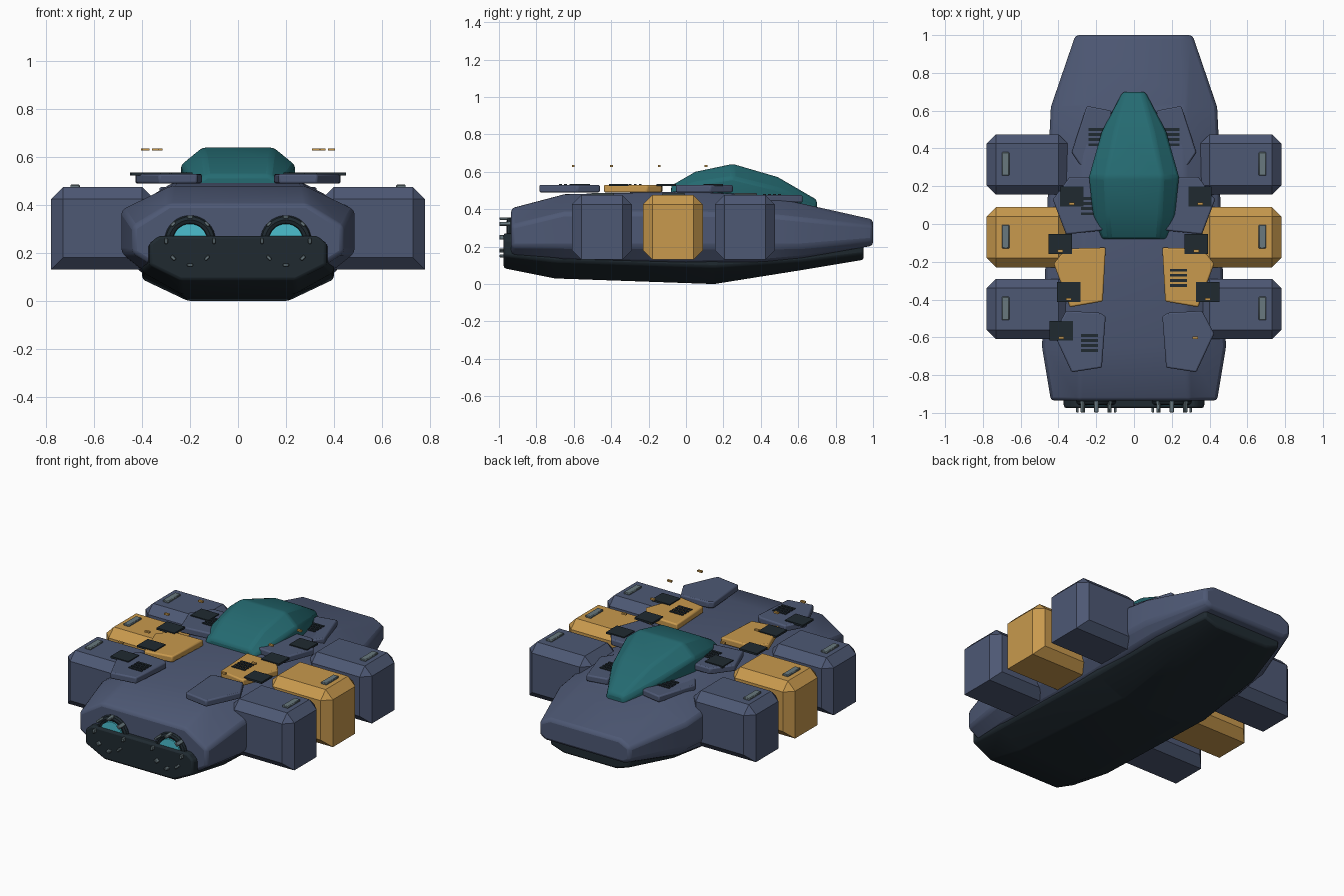
import bpy, bmesh, math
from mathutils import Vector, Matrix

cube = bpy.data.objects.get("Cube")
if cube:
    bpy.data.objects.remove(cube, do_unlink=True)


def material(name, rgb):
    m = bpy.data.materials.new(name)
    m.use_nodes = True
    m.diffuse_color = (*rgb, 1)
    m.node_tree.nodes["Principled BSDF"].inputs["Base Color"].default_value = (*rgb, 1)
    return m


BLUE = material("slate blue", (0.075, 0.098, 0.175))
ORANGE = material("amber", (0.58, 0.32, 0.075))
TEAL = material("teal glass", (0.018, 0.145, 0.165))
DARK = material("dark metal", (0.014, 0.023, 0.03))
CYAN = material("cyan glow", (0.07, 0.52, 0.62))
GREY = material("grey metal", (0.14, 0.19, 0.21))


def finish(name, bm, mat, bevel=0, segments=2):
    bmesh.ops.recalc_face_normals(bm, faces=bm.faces)
    mesh = bpy.data.meshes.new(name)
    bm.to_mesh(mesh)
    bm.free()
    mesh.materials.append(mat)
    ob = bpy.data.objects.new(name, mesh)
    bpy.context.collection.objects.link(ob)
    if bevel:
        mod = ob.modifiers.new("soft edges", "BEVEL")
        mod.width, mod.segments = bevel, segments
        mod.limit_method = "ANGLE"
        mod.angle_limit = math.radians(25)
        bpy.ops.object.select_all(action="DESELECT")
        ob.select_set(True)
        bpy.context.view_layer.objects.active = ob
        bpy.ops.object.shade_smooth_by_angle(angle=math.radians(30))
    return ob


def loft(name, stations, mat, bevel):
    """Eight-sided sections: y, side width, top width, bottom width, four heights."""
    bm = bmesh.new()
    rings = []
    for y, side, top, bottom, z0, z1, z2, z3 in stations:
        half = [(bottom, z0), (side, z1), (side, z2), (top, z3)]
        ring = half + [(-x, z) for x, z in reversed(half)]
        rings.append([bm.verts.new((x, y, z)) for x, z in ring])
    for a, b in zip(rings, rings[1:]):
        for i in range(8):
            j = (i + 1) % 8
            bm.faces.new((a[i], a[j], b[j], b[i]))
    bm.faces.new(rings[0])
    bm.faces.new(rings[-1])
    return finish(name, bm, mat, bevel)


def box(name, centre, size, mat, bevel=0, turn=0):
    bm = bmesh.new()
    matrix = (Matrix.Translation(centre) @ Matrix.Rotation(turn, 4, "Y")
              @ Matrix.Diagonal((*size, 1)))
    bmesh.ops.create_cube(bm, size=1, matrix=matrix)
    return finish(name, bm, mat, bevel, 1)


def cylinder(name, centre, radius, depth, mat, sides=32):
    bm = bmesh.new()
    matrix = Matrix.Translation(centre) @ Matrix.Rotation(math.pi / 2, 4, "X")
    bmesh.ops.create_cone(bm, cap_ends=True, segments=sides, radius1=radius,
                          radius2=radius, depth=depth, matrix=matrix)
    return finish(name, bm, mat)


def plate(name, outline, side, z, mat, thick=0.04):
    bm = bmesh.new()
    face = bm.faces.new([bm.verts.new((x * side, y, z)) for x, y in outline])
    lifted = bmesh.ops.extrude_face_region(bm, geom=[face])["geom"]
    for v in lifted:
        if isinstance(v, bmesh.types.BMVert):
            v.co.z += thick
    return finish(name, bm, mat, 0.008)


def pod(name, side, y, mat):
    bm = bmesh.new()
    matrix = Matrix.Translation((side * 0.565, y, 0.303)) @ Matrix.Diagonal((0.43, 0.32, 0.345, 1))
    bmesh.ops.create_cube(bm, size=1, matrix=matrix)
    # Chamfer everything but the lower outer edge
    edges = []
    for e in bm.edges:
        mid = (e.verts[0].co + e.verts[1].co) / 2
        if not (mid.z < 0.2 and abs(mid.x) > 0.7):
            edges.append(e)
    bmesh.ops.bevel(bm, geom=edges, offset=0.05, segments=1, affect="EDGES")
    return finish(name, bm, mat)


# Main hull and belly
loft("hull", [
    (-0.935, 0.44, 0.29, 0.36, 0.15, 0.20, 0.31, 0.405),
    (-0.65, 0.487, 0.28, 0.40, 0.13, 0.20, 0.38, 0.48),
    (0.0, 0.46, 0.27, 0.40, 0.11, 0.20, 0.38, 0.495),
    (0.42, 0.45, 0.27, 0.40, 0.12, 0.20, 0.37, 0.475),
    (0.62, 0.44, 0.27, 0.38, 0.14, 0.20, 0.35, 0.43),
    (1.0, 0.31, 0.24, 0.27, 0.205, 0.23, 0.31, 0.345)], BLUE, 0.018)
loft("belly", [
    (-0.975, 0.37, 0.33, 0.24, 0.085, 0.15, 0.24, 0.272),
    (-0.70, 0.40, 0.35, 0.24, 0.03, 0.12, 0.20, 0.26),
    (0.15, 0.40, 0.35, 0.21, 0.0, 0.09, 0.18, 0.25),
    (0.62, 0.36, 0.30, 0.21, 0.075, 0.12, 0.18, 0.25),
    (0.95, 0.27, 0.25, 0.18, 0.13, 0.16, 0.21, 0.23)], DARK, 0.012)

# Canopy
loft("canopy", [
    (-0.08, 0.17, 0.13, 0.16, 0.46, 0.48, 0.50, 0.525),
    (0.05, 0.217, 0.14, 0.21, 0.46, 0.48, 0.54, 0.60),
    (0.25, 0.238, 0.15, 0.23, 0.45, 0.48, 0.57, 0.642),
    (0.49, 0.17, 0.10, 0.17, 0.42, 0.45, 0.51, 0.572),
    (0.70, 0.06, 0.045, 0.06, 0.39, 0.41, 0.43, 0.45)], TEAL, 0.022)

PANELS = {
    "fore_panel": ([(0.15, -0.49), (0.18, -0.47), (0.36, -0.46), (0.425, -0.58),
                    (0.33, -0.785), (0.17, -0.76)], 0.49, BLUE),
    "amber_panel": ([(0.15, -0.125), (0.36, -0.13), (0.425, -0.21),
                     (0.34, -0.44), (0.165, -0.41)], 0.49, ORANGE),
    "middle_panel": ([(0.13, -0.03), (0.36, -0.055), (0.43, 0.13),
                      (0.34, 0.25), (0.15, 0.25)], 0.49, BLUE),
    "aft_panel": ([(0.12, 0.60), (0.25, 0.625), (0.33, 0.38),
                   (0.27, 0.29), (0.13, 0.30)], 0.435, BLUE),
}
POD_ROWS = [("aft", 0.315, BLUE), ("middle", -0.07, ORANGE), ("fore", -0.45, BLUE)]

for word, s in (("left", 1), ("right", -1)):
    # Side pods with a grey cap strip
    for row, y, mat in POD_ROWS:
        pod(f"{row}_pod_{word}", s, y, mat)
        box(f"{row}_pod_strip_{word}", (s * 0.68, y + 0.003, 0.478), (0.04, 0.125, 0.016), GREY, 0.004)
    # Deck panels
    for name, (outline, z, mat) in PANELS.items():
        plate(f"{name}_{word}", outline, s, z, mat)
    # Fuel fitting between pods
    cylinder(f"side_fitting_{word}", (s * 0.445, -0.26, 0.255), 0.017, 0.10, ORANGE, 12)
    # Front thruster: lens, ring and clamps
    hub = Vector((s * 0.2, -0.94, 0.25))
    cylinder(f"thruster_lens_{word}", hub, 0.072, 0.04, CYAN)
    bpy.ops.mesh.primitive_torus_add(location=hub, rotation=(math.pi / 2, 0, 0), major_radius=0.088,
                                     minor_radius=0.019, major_segments=32, minor_segments=8)
    ring = bpy.context.object
    ring.name = f"thruster_ring_{word}"
    ring.data.materials.append(DARK)
    bpy.ops.object.shade_smooth_by_angle()
    for i in range(8):
        a = i * math.pi / 4
        spot = hub + Vector((math.sin(a) * 0.1, -0.028, math.cos(a) * 0.1))
        box(f"thruster_clamp_{word}_{i + 1}", spot, (0.024, 0.06, 0.014), GREY, 0.003, a)

# Dark deck plates, each with a small amber marker above it
SPOTS = [(-0.33, 0.145), (-0.39, -0.105), (-0.345, -0.36), (-0.385, -0.565),
         (0.35, 0.145), (0.33, -0.105), (0.39, -0.36), (0.325, -0.565)]
for i, (x, y) in enumerate(SPOTS):
    if i < 7:
        box(f"deck_plate_{i + 1}", (x, y, 0.53), (0.123, 0.105, 0.012), DARK)
    box(f"deck_marker_{i + 1}", (x, y - 0.038, 0.632), (0.03, 0.014, 0.01), ORANGE)

# Slatted vents
VENTS = [(0.235, -0.285, 0.531), (-0.235, -0.63, 0.531), (-0.235, 0.095, 0.531),
         (0.195, 0.46, 0.476), (-0.195, 0.46, 0.476)]
for v, (x, y, z) in enumerate(VENTS):
    for i in range(4):
        box(f"vent_{v + 1}_slat_{i + 1}", (x, y + (i - 1.5) * 0.027, z), (0.09, 0.015, 0.009), DARK)
